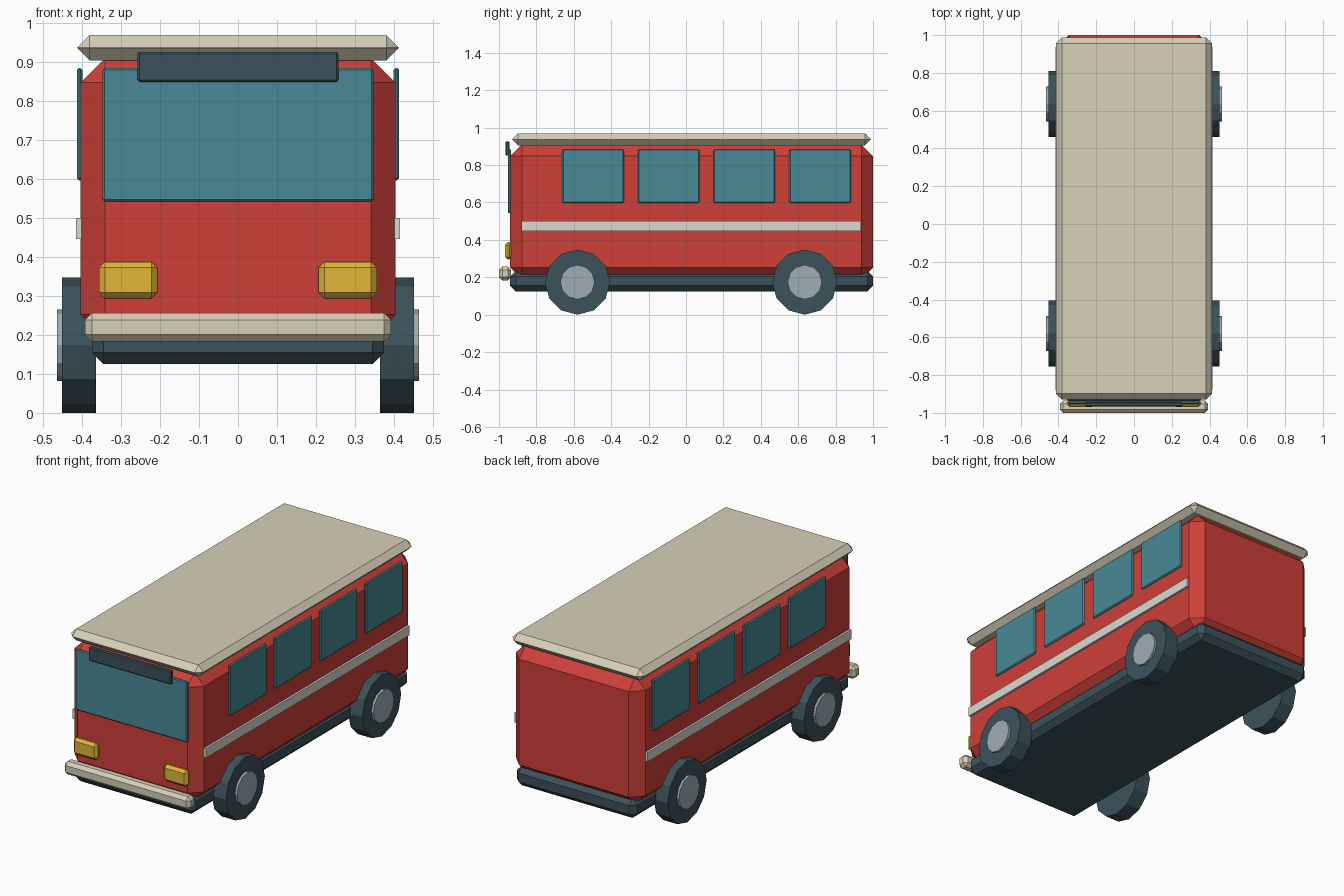
import bpy, bmesh
from math import pi
from mathutils import Matrix

if "Cube" in bpy.data.objects:
    bpy.data.objects.remove(bpy.data.objects["Cube"])


def material(name, rgb):
    m = bpy.data.materials.new(name)
    m.diffuse_color = (*rgb, 1)
    m.use_nodes = True
    m.node_tree.nodes["Principled BSDF"].inputs["Base Color"].default_value = m.diffuse_color
    return m


RED = material("red paint", (0.62, 0.05, 0.04))
CREAM = material("cream paint", (0.68, 0.63, 0.48))
DARK = material("dark slate", (0.045, 0.085, 0.105))
GLASS = material("blue glass", (0.065, 0.25, 0.30))
YELLOW = material("yellow lamp", (0.75, 0.47, 0.04))
WHITE = material("white trim", (0.70, 0.70, 0.66))
STEEL = material("wheel steel", (0.35, 0.42, 0.45))


def finish(name, bm, mat):
    bmesh.ops.recalc_face_normals(bm, faces=bm.faces)
    me = bpy.data.meshes.new(name)
    bm.to_mesh(me)
    bm.free()
    me.materials.append(mat)
    ob = bpy.data.objects.new(name, me)
    bpy.context.collection.objects.link(ob)
    return ob


def box(name, xs, ys, zs, bevel, mat):
    """Chamfered box between the given limits."""
    bm = bmesh.new()
    mid = [(a + b) / 2 for a, b in (xs, ys, zs)]
    size = [b - a for a, b in (xs, ys, zs)]
    bmesh.ops.create_cube(bm, size=1, matrix=Matrix.Translation(mid) @ Matrix.Diagonal((*size, 1)))
    if bevel:
        bmesh.ops.bevel(bm, geom=bm.edges[:], offset=bevel, segments=1,
                        affect='EDGES', clamp_overlap=True)
    return finish(name, bm, mat)


def disc(name, xs, y, z, r, mat):
    """Twelve-sided cylinder along x, with a corner at the top."""
    bm = bmesh.new()
    place = Matrix.Translation((sum(xs) / 2, y, z)) @ Matrix.Rotation(pi / 2, 4, 'Y')
    bmesh.ops.create_cone(bm, cap_ends=True, segments=12, radius1=r, radius2=r,
                          depth=abs(xs[1] - xs[0]), matrix=place)
    return finish(name, bm, mat)


def sided(a, b, s):
    return tuple(sorted((a * s, b * s)))


# Main shell
box("body", (-0.404, 0.404), (-0.94, 1.0), (0.19, 0.91), 0.062, RED)
box("chassis", (-0.375, 0.375), (-0.94, 1.0), (0.125, 0.235), 0.03, DARK)
box("roof", (-0.413, 0.413), (-0.93, 0.988), (0.905, 0.97), 0.032, CREAM)

# Front details
box("windshield", (-0.348, 0.348), (-0.953, -0.935), (0.543, 0.885), 0.005, GLASS)
box("destination_sign", (-0.258, 0.258), (-0.966, -0.943), (0.85, 0.927), 0.005, DARK)
box("front_bumper", (-0.393, 0.393), (-1.0, -0.935), (0.183, 0.257), 0.018, CREAM)

for s, side in ((1, "right"), (-1, "left")):
    box(f"headlight_{side}", sided(0.207, 0.357, s), (-0.968, -0.93), (0.294, 0.388), 0.015, YELLOW)
    box(f"stripe_{side}", sided(0.39, 0.416, s), (-0.88, 0.936), (0.447, 0.5), 0, WHITE)
    # Side windows
    for i in range(4):
        y = -0.497 + i * 0.4045
        box(f"side_window_{side}_{i + 1}", sided(0.399, 0.414, s),
            (y - 0.165, y + 0.165), (0.597, 0.886), 0.006, GLASS)
    # Wheels
    for y, end in ((-0.58, "front"), (0.635, "rear")):
        disc(f"tyre_{end}_{side}", sided(0.364, 0.452, s), y, 0.174, 0.174, DARK)
        disc(f"hub_{end}_{side}", sided(0.40, 0.465, s), y, 0.174, 0.092, STEEL)
